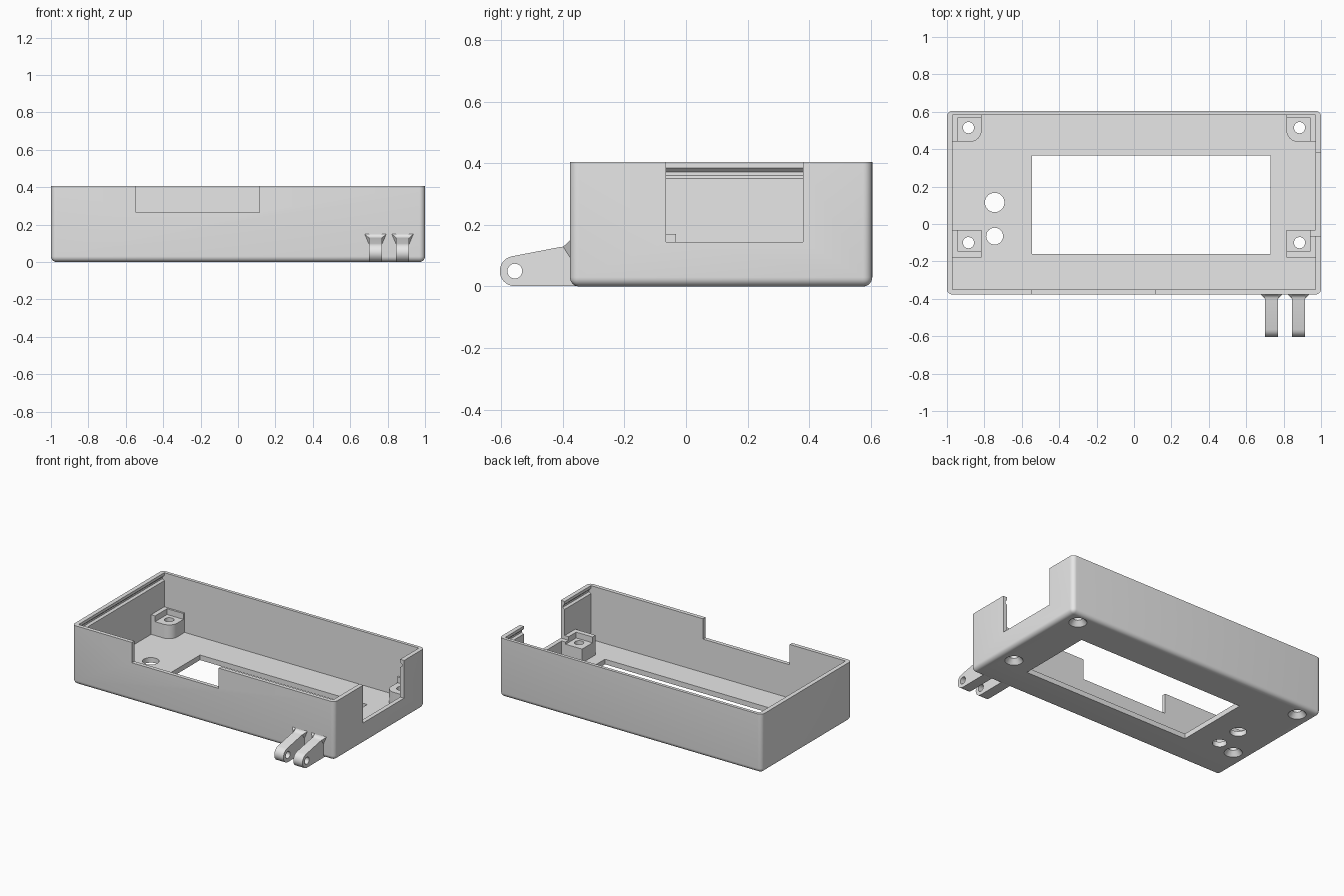
import bpy, bmesh, math
from mathutils import Vector

if "Cube" in bpy.data.objects:
    bpy.data.objects.remove(bpy.data.objects["Cube"], do_unlink=True)

grey = bpy.data.materials.new("plain grey")
grey.use_nodes = True
grey.diffuse_color = (0.8, 0.8, 0.8, 1)
grey.node_tree.nodes["Principled BSDF"].inputs["Base Color"].default_value = (0.8, 0.8, 0.8, 1)


def finish(name, bm):
    bmesh.ops.recalc_face_normals(bm, faces=bm.faces)
    mesh = bpy.data.meshes.new(name)
    bm.to_mesh(mesh)
    bm.free()
    mesh.materials.append(grey)
    obj = bpy.data.objects.new(name, mesh)
    bpy.context.collection.objects.link(obj)
    return obj


def prism(name, points, axis, lo, hi):
    """Extrude a 2D outline along x, y or z; the outline uses the other two axes in order."""
    bm = bmesh.new()
    verts = []
    for p in points:
        co = list(p)
        co.insert("xyz".index(axis), lo)
        verts.append(bm.verts.new(co))
    face = bm.faces.new(verts)
    step = Vector([hi - lo if a == axis else 0 for a in "xyz"])
    out = bmesh.ops.extrude_face_region(bm, geom=[face])
    bmesh.ops.translate(bm, vec=step, verts=[v for v in out["geom"] if isinstance(v, bmesh.types.BMVert)])
    return finish(name, bm)


def box(name, x0, x1, y0, y1, z0, z1):
    return prism(name, [(x0, y0), (x1, y0), (x1, y1), (x0, y1)], "z", z0, z1)


def arc(cx, cy, r, start, end, n):
    angles = [math.radians(start + (end - start) * i / n) for i in range(n + 1)]
    return [(cx + r * math.cos(a), cy + r * math.sin(a)) for a in angles]


def cone(name, x, y, r0, r1, z0, z1):
    bm = bmesh.new()
    bmesh.ops.create_cone(bm, cap_ends=True, segments=32, radius1=r0, radius2=r1, depth=z1 - z0)
    bmesh.ops.translate(bm, vec=(x, y, (z0 + z1) / 2), verts=bm.verts)
    return finish(name, bm)


def cut(obj, cutter):
    """Subtract the cutter from the object, then discard it."""
    mod = obj.modifiers.new("cut", "BOOLEAN")
    mod.operation = "DIFFERENCE"
    mod.solver = "EXACT"
    mod.object = cutter
    bpy.context.view_layer.objects.active = obj
    bpy.ops.object.modifier_apply(modifier=mod.name)
    bpy.data.objects.remove(cutter, do_unlink=True)


TOP, FLOOR, WALL = 0.405, 0.035, 0.97
FRONT, BACK = -0.35, 0.583
parts = []

# Case: block with rounded upright and bottom edges, hollowed out
case = box("case", -1, 1, -0.377, 0.605, 0, TOP)
bm = bmesh.new()
bm.from_mesh(case.data)
edges = [e for e in bm.edges if min(v.co.z for v in e.verts) < 0.01]
bmesh.ops.bevel(bm, geom=edges, offset=0.03, segments=6, profile=0.5, affect="EDGES")
bmesh.ops.recalc_face_normals(bm, faces=bm.faces)
bm.to_mesh(case.data)
bm.free()
cut(case, box("cavity", -WALL, WALL, FRONT, BACK, FLOOR, 0.6))
parts.append(case)

# Display window, wall notches and the two round floor holes
cut(case, box("window", -0.545, 0.73, -0.16, 0.365, -0.1, 0.1))
cut(case, box("front_notch", -0.545, 0.115, -0.5, -0.3, 0.265, 0.6))
cut(case, box("side_notch", 0.94, 1.1, -0.065, 0.38, 0.145, 0.6))
cut(case, cone("large_hole", -0.745, 0.115, 0.052, 0.052, -0.1, 0.1))
cut(case, cone("small_hole", -0.745, -0.065, 0.045, 0.045, -0.1, 0.1))

# Snap grooves inside both end walls
for s in (-1, 1):
    groove = [(s * 0.96, 0.385), (s * WALL, 0.385), (s * 0.984, 0.372),
              (s * 0.984, 0.36), (s * WALL, 0.35), (s * 0.96, 0.35)]
    cut(case, prism("groove", groove, "y", FRONT, BACK))

# Screw bosses with a raised corner lip and countersunk holes
for s, side in ((-1, "right"), (1, "left")):
    rounded = [(WALL, BACK), (WALL, 0.44)] + arc(0.875, 0.5, 0.06, 270, 180, 6) + [(0.815, BACK)]
    square = [(WALL, -0.18), (WALL, -0.033), (0.815, -0.033), (0.815, -0.18)]
    for end, outline, y, y0, y1 in (("back", rounded, 0.515, 0.4, 0.57),
                                    ("front", square, -0.1, -0.147, 0.1)):
        boss = prism(f"{end}_{side}_boss", [(s * px, py) for px, py in outline], "z", FLOOR, 0.17)
        xs = sorted((s * 0.94, s * 0.7))
        cut(boss, box("pocket", xs[0], xs[1], y0, y1, 0.13, 0.3))
        for part in (boss, case):
            cut(part, cone("screw_hole", s * 0.885, y, 0.03, 0.03, -0.1, 0.3))
        cut(case, cone("countersink", s * 0.885, y, 0.0575, 0.0295, -0.001, 0.034))
        if s > 0 and end == "front":
            cut(boss, box("side_notch", 0.94, 1.1, -0.065, 0.38, 0.145, 0.6))
        parts.append(boss)

# Hinge arms with a pin hole and a flared root at the wall
for x, side in ((0.735, "inner"), (0.88, "outer")):
    profile = [(-0.353, 0.002)] + arc(-0.556, 0.05, 0.049, 270, 100, 14)
    profile += [(-0.41, 0.128)] + arc(-0.405, 0.158, 0.03, 290, 360, 5) + [(-0.353, 0.158)]
    arm = prism(f"{side}_hinge_arm", profile, "x", x - 0.035, x + 0.035)
    cut(arm, prism("pin_hole", arc(-0.556, 0.05, 0.024, 0, 348.75, 31), "x", x - 0.1, x + 0.1))
    parts.append(arm)
    for s, hand in ((-1, "right"), (1, "left")):
        bm = bmesh.new()
        a, b = x + s * 0.034, x + s * 0.06
        for co in ((a, -0.375, 0.09), (a, -0.375, 0.152), (b, -0.375, 0.152),
                   (a, -0.4, 0.128), (a, -0.385, 0.14), (x + s * 0.042, -0.385, 0.14)):
            bm.verts.new(co)
        bmesh.ops.convex_hull(bm, input=bm.verts)
        parts.append(finish(f"{side}_arm_{hand}_flare", bm))

# Smooth the rounded areas, keep the hard edges
bpy.ops.object.select_all(action="DESELECT")
for part in parts:
    part.select_set(True)
bpy.context.view_layer.objects.active = case
bpy.ops.object.shade_smooth_by_angle(angle=math.radians(30))
